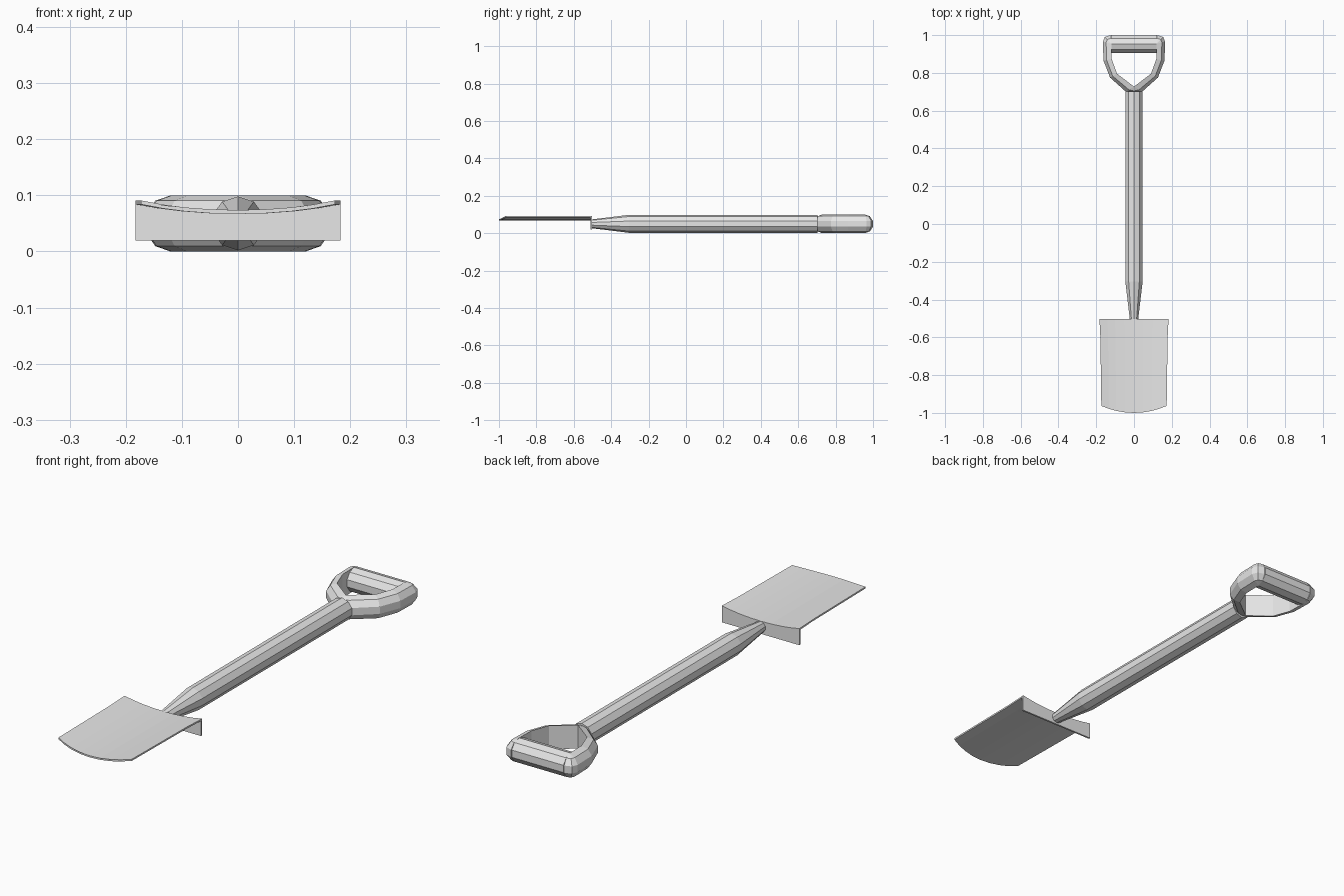
import bpy, bmesh, math
from mathutils import Vector

if "Cube" in bpy.data.objects:
    bpy.data.objects.remove(bpy.data.objects["Cube"])

ZC = 0.05      # height of the handle axis
SIDES = 10

metal = bpy.data.materials.new("plain_grey")
metal.diffuse_color = (0.8, 0.8, 0.8, 1)
metal.use_nodes = True
metal.node_tree.nodes["Principled BSDF"].inputs["Base Color"].default_value = metal.diffuse_color


def make(name, bm):
    bmesh.ops.recalc_face_normals(bm, faces=bm.faces)
    mesh = bpy.data.meshes.new(name)
    bm.to_mesh(mesh)
    bm.free()
    mesh.materials.append(metal)
    obj = bpy.data.objects.new(name, mesh)
    bpy.context.collection.objects.link(obj)
    return obj


def loft(bm, rings, cap_start=True, cap_end=True):
    """Skin closed rings of points with quads."""
    rows = [[bm.verts.new(p) for p in ring] for ring in rings]
    n = len(rows[0])
    for a, b in zip(rows, rows[1:]):
        for i in range(n):
            j = (i + 1) % n
            bm.faces.new((a[i], a[j], b[j], b[i]))
    if cap_start:
        bm.faces.new(rows[0])
    if cap_end:
        bm.faces.new(rows[-1])


def circle(center, side, radius):
    """Ring with a corner at the very top, spanned by a side direction and z."""
    c, s = Vector(center), Vector(side)
    angles = [2 * math.pi * i / SIDES for i in range(SIDES)]
    return [c + s * (radius * math.sin(a)) + Vector((0, 0, radius * math.cos(a)))
            for a in angles]


# Shaft with tapered tip
bm = bmesh.new()
loft(bm, [circle((0, y, ZC), (1, 0, 0), r)
          for y, r in ((-0.508, 0.023), (-0.305, 0.048), (0.702, 0.048))])
make("shaft", bm)

# Grip bar across the end
bm = bmesh.new()
loft(bm, [circle((x, 0.9525, ZC), (0, 1, 0), 0.05) for x in (-0.122, 0.122)])
make("grip_bar", bm)

# Handle arms: half-round section, flat on the inside
arm_path = [  # inner x, y and outer x, y
    (0.0, 0.727, 0.0, 0.69),
    (0.0, 0.727, 0.043, 0.70),
    (0.09, 0.796, 0.127, 0.775),
    (0.118, 0.873, 0.162, 0.865),
    (0.12, 0.955, 0.165, 0.965),
    (0.12, 0.955, 0.155, 0.99),
    (0.12, 0.955, 0.125, 1.0),
]
rings = []
for ix, iy, ox, oy in arm_path:
    ring = []
    for k in range(6):
        a = math.pi * (k / 5 - 0.5)
        reach = math.cos(a) / math.cos(math.pi / SIDES)
        ring.append((ix + (ox - ix) * reach * 0.99, iy + (oy - iy) * reach,
                     ZC + 0.05 * math.sin(a)))
    rings.append(ring)
bm = bmesh.new()
loft(bm, rings, cap_start=False)
bmesh.ops.remove_doubles(bm, verts=bm.verts, dist=0.0001)
arms = make("handle_arms", bm)
mirror = arms.modifiers.new("mirror", "MIRROR")
mirror.use_clip = True

# Dished blade and the folded flange along its rear edge
COLUMNS = (-1, -0.77, -0.55, -0.27, 0, 0.27, 0.55, 0.77, 1)
THICK = 0.007


def dish(t):
    return 0.074 + 0.017 * abs(t) ** 2.2


def blade_row(y, half, bow):
    """Closed section across the blade, with a bowed cutting edge."""
    top = [(half * t, y - bow * (1 - t * t), dish(t)) for t in COLUMNS]
    return top + [(x, yy, z - THICK) for x, yy, z in reversed(top)]


bm = bmesh.new()
loft(bm, [blade_row(-0.503, 0.183, 0), blade_row(-0.60, 0.178, 0),
          blade_row(-0.963, 0.173, 0.037)])
make("blade", bm)

bm = bmesh.new()
rings = []
for y in (-0.511, -0.503):
    rings.append([(0.183 * t, y, dish(t) - 0.001) for t in COLUMNS]
                 + [(0.183, y, 0.02), (-0.183, y, 0.02)])
loft(bm, rings)
make("rear_flange", bm)
